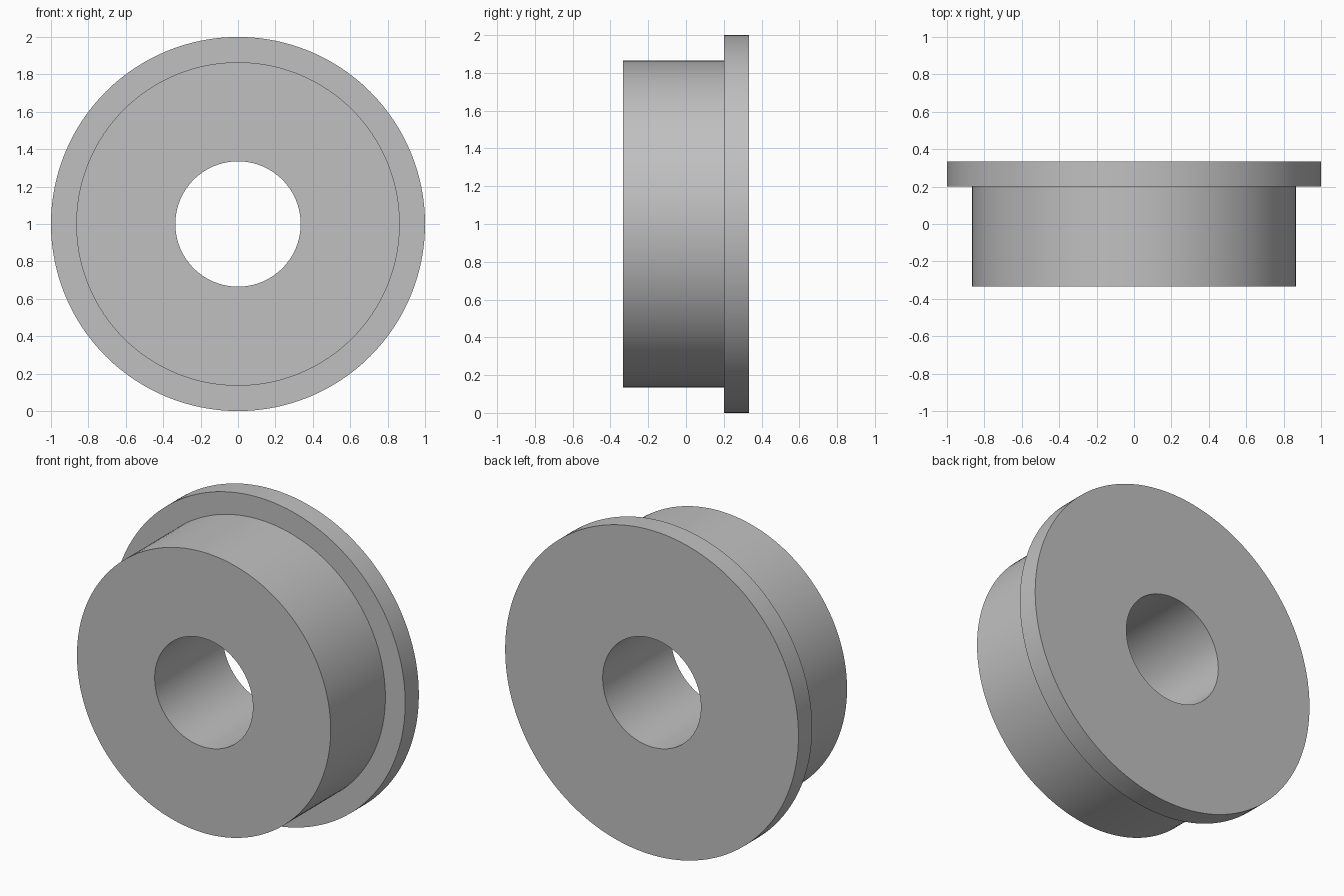
import bpy
import bmesh
import math
from mathutils import Matrix, Vector

SEGMENTS = 128
BORE, BODY, FLANGE = 0.335, 0.865, 1.0
FRONT, STEP, BACK = -0.333, 0.2, 0.333

default_cube = bpy.data.objects.get("Cube")
if default_cube:
    bpy.data.objects.remove(default_cube, do_unlink=True)

# Plain grey material
grey = bpy.data.materials.new("plain_grey")
grey.use_nodes = True
colour = (0.53, 0.53, 0.53, 1)
grey.diffuse_color = colour
grey.node_tree.nodes["Principled BSDF"].inputs["Base Color"].default_value = colour

# Closed cross-section (radius, depth) turned about the horizontal y axis
profile = [(BORE, FRONT), (BODY, FRONT), (BODY, STEP),
           (FLANGE, STEP), (FLANGE, BACK), (BORE, BACK)]
bm = bmesh.new()
rings = []
for i in range(SEGMENTS):
    turn = Matrix.Rotation(math.tau * i / SEGMENTS, 3, 'Y')
    rings.append([bm.verts.new(turn @ Vector((r, y, 0))) for r, y in profile])
for i, ring in enumerate(rings):
    after = rings[(i + 1) % SEGMENTS]
    for j in range(len(profile)):
        k = (j + 1) % len(profile)
        bm.faces.new((ring[j], ring[k], after[k], after[j]))
bmesh.ops.recalc_face_normals(bm, faces=bm.faces)

mesh = bpy.data.meshes.new("flanged_bushing")
bm.to_mesh(mesh)
bm.free()
mesh.materials.append(grey)

# Flanged bushing resting on the ground
bushing = bpy.data.objects.new("flanged_bushing", mesh)
bushing.location.z = FLANGE
bpy.context.collection.objects.link(bushing)

# Smooth round walls with crisp rims
bpy.ops.object.select_all(action='DESELECT')
bushing.select_set(True)
bpy.context.view_layer.objects.active = bushing
bpy.ops.object.shade_smooth_by_angle(angle=math.radians(30))
